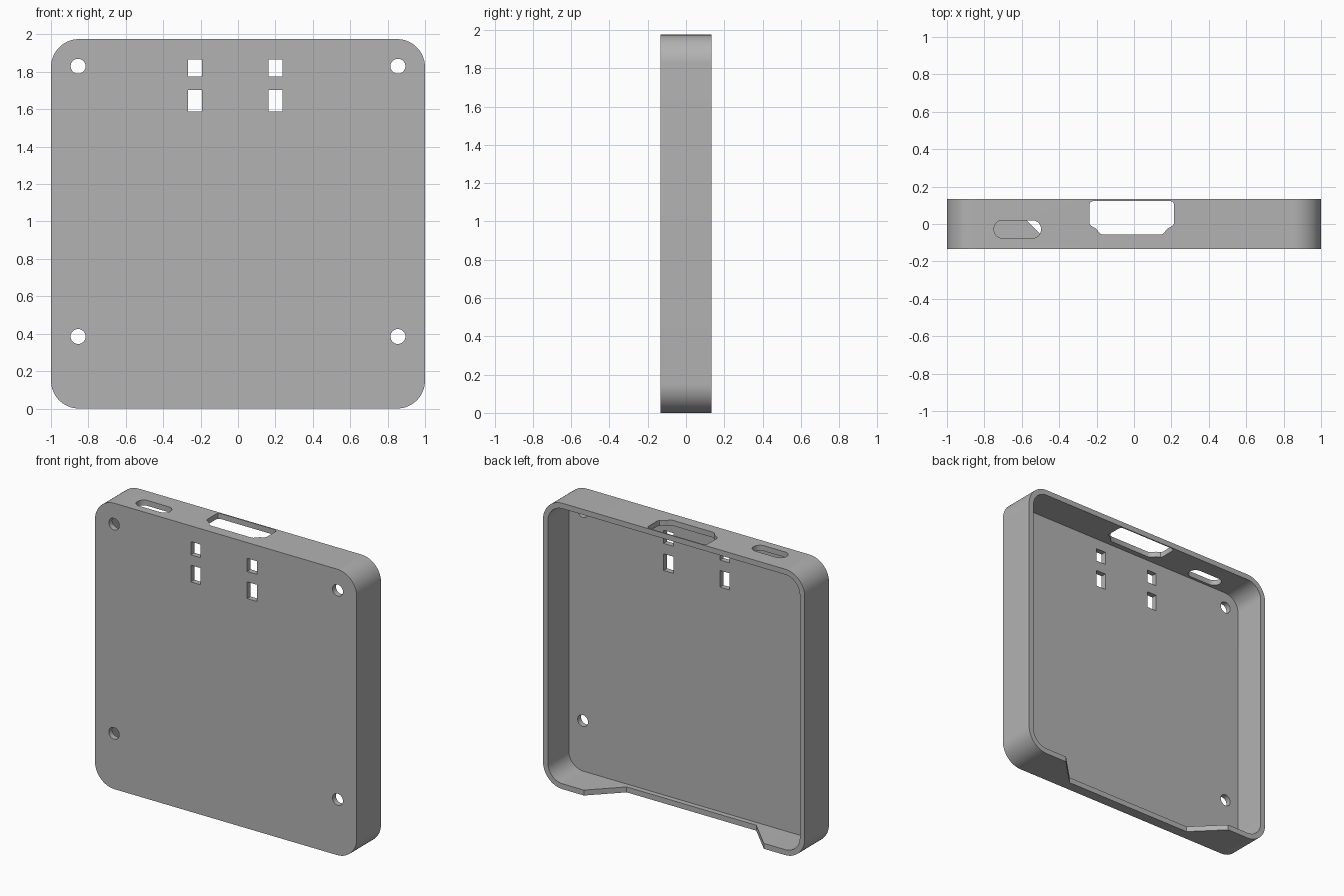
import bpy, bmesh
from math import pi, cos, sin, radians
from mathutils import Vector

cube = bpy.data.objects.get("Cube")
if cube:
    bpy.data.objects.remove(cube, do_unlink=True)

HEIGHT, DEPTH, WALL, RADIUS = 1.975, 0.1325, 0.0375, 0.15
MID = HEIGHT / 2

grey = bpy.data.materials.new("plain grey")
grey.use_nodes = True
GREY = (0.45, 0.45, 0.45, 1)
grey.diffuse_color = GREY
grey.node_tree.nodes["Principled BSDF"].inputs["Base Color"].default_value = GREY


def rounded(cx, cy, hx, hy, r, steps=16):
    """Rounded rectangle outline."""
    pts = []
    for q, (sx, sy) in enumerate([(1, 1), (-1, 1), (-1, -1), (1, -1)]):
        for i in range(steps + 1):
            a = (q + i / steps) * pi / 2
            pts.append((cx + sx * (hx - r) + r * cos(a), cy + sy * (hy - r) + r * sin(a)))
    return pts


def box(x0, x1, y0, y1):
    return [(x0, y0), (x1, y0), (x1, y1), (x0, y1)]


def prism(name, outline, axis, start, end):
    """Extrude an outline along y (points are x, z) or along z (points are x, y)."""
    bm = bmesh.new()
    place = (lambda u, v: (u, start, v)) if axis == "y" else (lambda u, v: (u, v, start))
    face = bm.faces.new([bm.verts.new(place(u, v)) for u, v in outline])
    move = Vector((0, end - start, 0)) if axis == "y" else Vector((0, 0, end - start))
    extruded = bmesh.ops.extrude_face_region(bm, geom=[face])["geom"]
    bmesh.ops.translate(bm, vec=move, verts=[v for v in extruded if isinstance(v, bmesh.types.BMVert)])
    bmesh.ops.remove_doubles(bm, verts=bm.verts, dist=1e-5)
    bmesh.ops.recalc_face_normals(bm, faces=bm.faces)
    mesh = bpy.data.meshes.new(name)
    bm.to_mesh(mesh)
    bm.free()
    mesh.materials.append(grey)
    obj = bpy.data.objects.new(name, mesh)
    bpy.context.collection.objects.link(obj)
    return obj


# Solid case body
case = prism("case_shell", rounded(0, MID, 1, MID, RADIUS), "y", -DEPTH, DEPTH)

# Hollow, open at the back
cutters = [prism("cavity_cutter", rounded(0, MID, 1 - WALL, MID - WALL, RADIUS - WALL),
                 "y", WALL - DEPTH, 0.3)]

# Four screw holes
for x in (-0.855, 0.855):
    for z in (0.385, 1.83):
        cutters.append(prism("screw_hole_cutter", rounded(x, z, 0.04, 0.04, 0.04, 8), "y", -0.3, 0))

# Four rectangular windows in the front panel
for x in (-0.23, 0.2):
    for z0, z1 in ((1.775, 1.866), (1.588, 1.703)):
        cutters.append(prism("window_cutter", box(x - 0.037, x + 0.037, z0, z1), "y", -0.3, 0))

# Small rounded port in the top wall
cutters.append(prism("small_port_cutter", rounded(-0.623, -0.028, 0.126, 0.048, 0.047, 8), "z", 1.8, 2.2))

# Wide port with tapered lower corners in the top wall
half = [(0.205, 0.124), (0.221, 0.117), (0.227, 0.105), (0.227, 0.005), (0.221, -0.008),
        (0.195, -0.022), (0.185, -0.032), (0.168, -0.052), (0.155, -0.057)]
wide = [(x - 0.012, y) for x, y in half] + [(-x - 0.012, y) for x, y in reversed(half)]
cutters.append(prism("wide_port_cutter", wide, "z", 1.8, 2.2))

# Sloped notch in the bottom wall
notch = [(0.495, -0.06), (-0.495, -0.06), (-0.69, 0.135), (-0.69, 0.3), (0.69, 0.3), (0.69, 0.135)]
cutters.append(prism("bottom_notch_cutter", notch, "z", -0.2, 0.2))

for c in cutters:
    c.hide_render = True
    mod = case.modifiers.new(c.name, "BOOLEAN")
    mod.operation, mod.solver, mod.object = "DIFFERENCE", "EXACT", c

# Bake the cuts and remove the cutters
graph = bpy.context.evaluated_depsgraph_get()
result = bpy.data.meshes.new_from_object(case.evaluated_get(graph))
case.modifiers.clear()
case.data = result
for c in cutters:
    bpy.data.objects.remove(c, do_unlink=True)

bpy.ops.object.select_all(action="DESELECT")
case.select_set(True)
bpy.context.view_layer.objects.active = case
bpy.ops.object.shade_smooth_by_angle(angle=radians(30))
